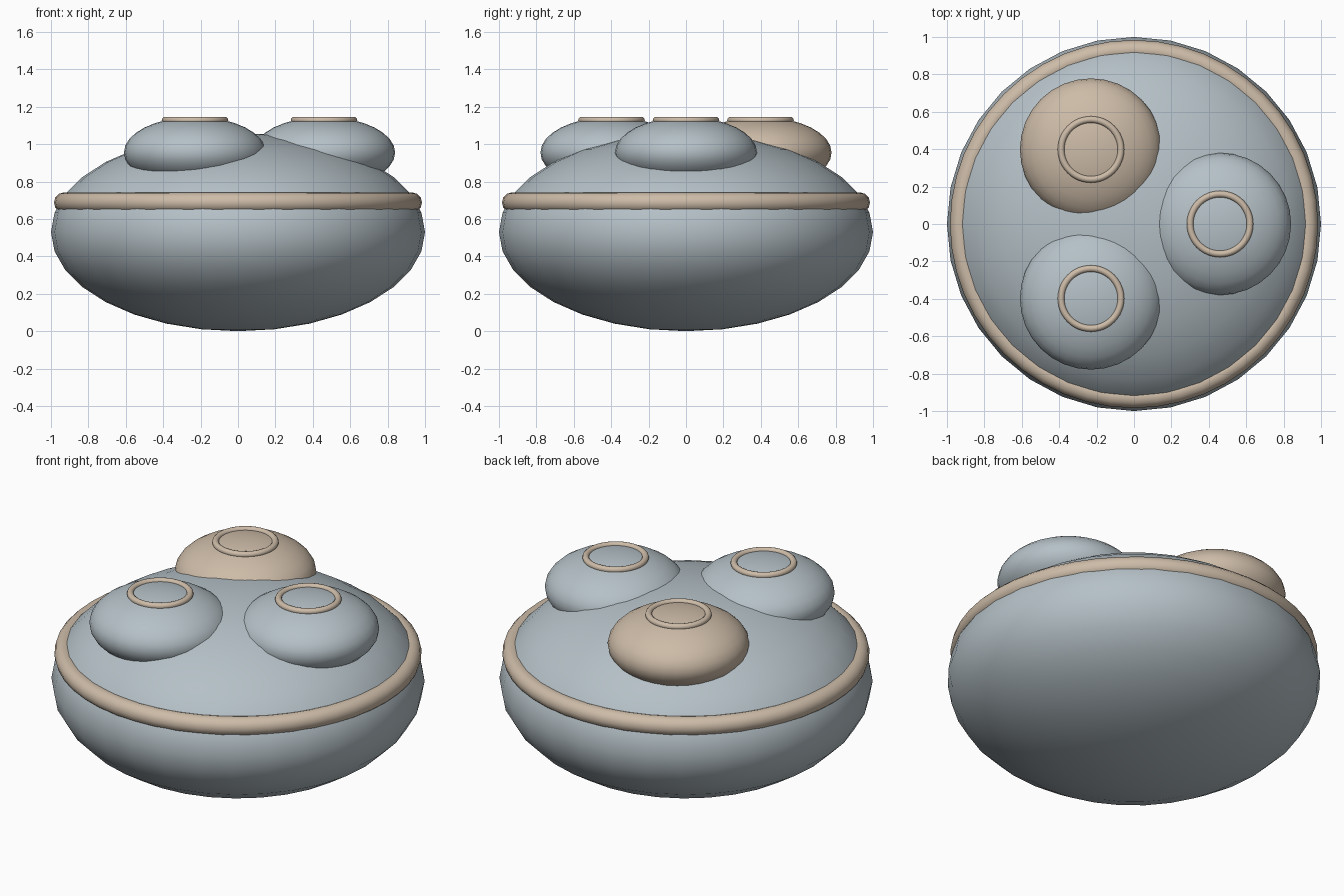
import bpy
import math

default = bpy.data.objects.get("Cube")
if default:
    bpy.data.objects.remove(default, do_unlink=True)


def make_material(name, rgb):
    mat = bpy.data.materials.new(name)
    mat.use_nodes = True
    color = (*rgb, 1.0)
    mat.diffuse_color = color
    for node in mat.node_tree.nodes:
        if node.type == "BSDF_PRINCIPLED":
            node.inputs["Base Color"].default_value = color
    return mat


def finish(name, mat):
    obj = bpy.context.object
    obj.name = name
    obj.data.materials.append(mat)
    bpy.ops.object.transform_apply(location=False, rotation=False, scale=True)
    bpy.ops.object.shade_smooth()
    return obj


def ellipsoid(name, location, radius, height, mat):
    bpy.ops.mesh.primitive_uv_sphere_add(
        segments=32, ring_count=16, radius=1, location=location)
    bpy.context.object.scale = (radius, radius, height)
    return finish(name, mat)


def ring(name, location, major, minor, sides, mat):
    bpy.ops.mesh.primitive_torus_add(
        major_segments=48, minor_segments=sides,
        major_radius=major, minor_radius=minor, location=location)
    return finish(name, mat)


blue_grey = make_material("blue grey", (0.46, 0.53, 0.57))
tan = make_material("warm tan", (0.61, 0.50, 0.39))

# Flattened body and the band around its shoulder
ellipsoid("body", (0, 0, 0.53), 1.0, 0.53, blue_grey)
ring("shoulder_band", (0, 0, 0.688), 0.93, 0.054, 12, tan)

# Three domes in a circle, each with a thin ring on top
domes = [("left", 0, blue_grey), ("back", 120, tan), ("front", 240, blue_grey)]
for side, degrees, mat in domes:
    angle = math.radians(degrees)
    x, y = 0.46 * math.cos(angle), 0.46 * math.sin(angle)
    ellipsoid(side + "_dome", (x, y, 0.955), 0.38, 0.19, mat)
    ring(side + "_dome_ring", (x, y, 1.128), 0.16, 0.018, 12, tan)
